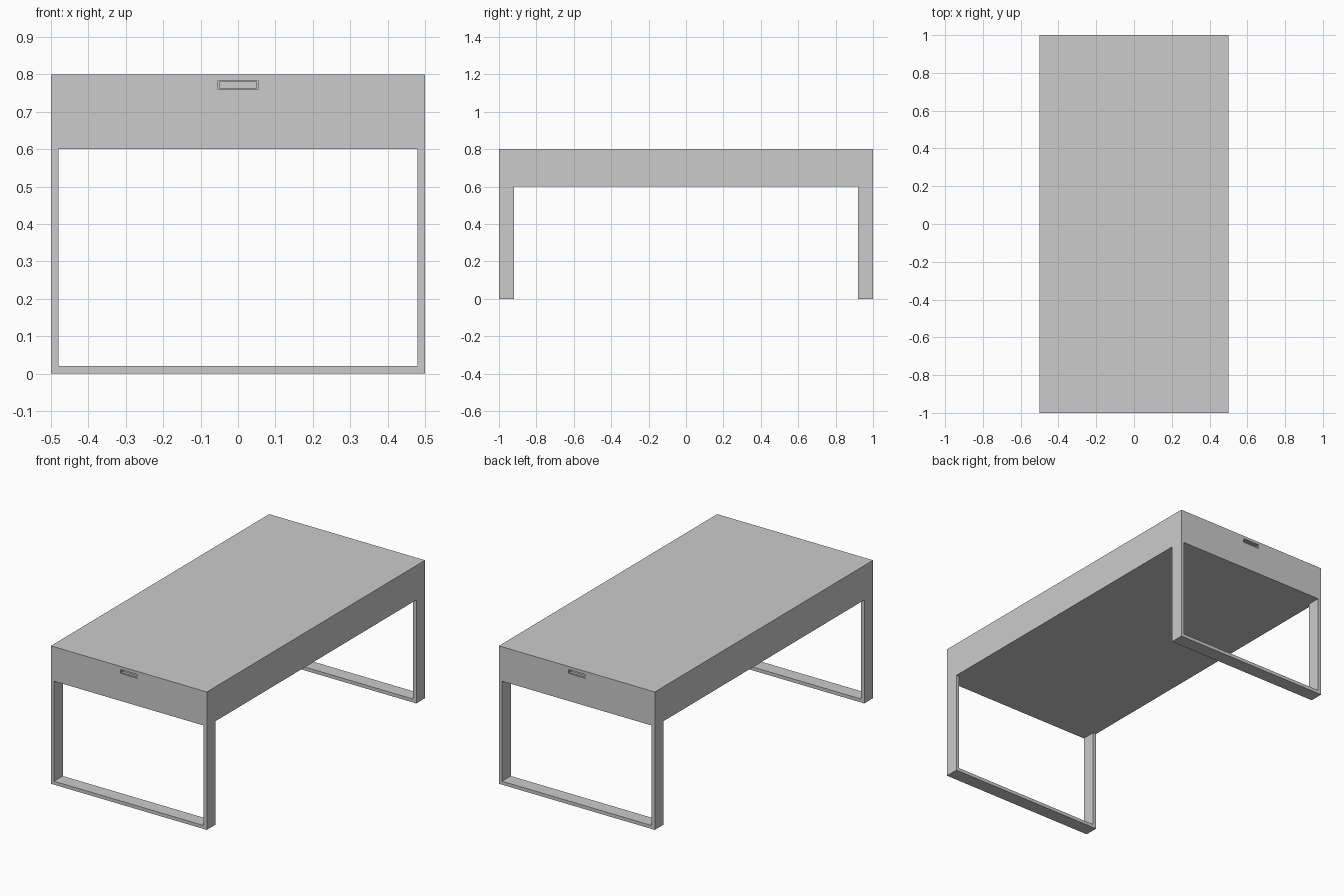
import bpy

if "Cube" in bpy.data.objects:
    bpy.data.objects.remove(bpy.data.objects["Cube"])


def box(name, x, y, z):
    """Axis-aligned box from (min, max) ranges."""
    bpy.ops.mesh.primitive_cube_add(
        size=1, location=[(a + b) / 2 for a, b in (x, y, z)])
    ob = bpy.context.object
    ob.name = name
    ob.scale = [b - a for a, b in (x, y, z)]
    bpy.ops.object.transform_apply(location=True, scale=True)
    return ob


def prism(name, profile, y0, y1):
    """Extrude an xz profile from y0 to y1."""
    n = len(profile)
    verts = [(x, y, z) for y in (y0, y1) for x, z in profile]
    faces = [list(range(n)), list(range(2 * n - 1, n - 1, -1))]
    faces += [[(i + 1) % n, i, n + i, n + (i + 1) % n] for i in range(n)]
    mesh = bpy.data.meshes.new(name)
    mesh.from_pydata(verts, [], faces)
    ob = bpy.data.objects.new(name, mesh)
    bpy.context.collection.objects.link(ob)
    return ob


def cut(target, cutter):
    mod = target.modifiers.new(cutter.name, 'BOOLEAN')
    mod.operation = 'DIFFERENCE'
    mod.solver = 'EXACT'
    mod.object = cutter
    cutter.hide_render = True
    cutter.hide_set(True)


# Deep table top
top = box("table_top", (-0.5, 0.5), (-1, 1), (0.6, 0.8))

# U-shaped flat-bar leg frames
u_profile = [(-0.5, 0), (0.5, 0), (0.5, 0.6), (0.48, 0.6),
             (0.48, 0.02), (-0.48, 0.02), (-0.48, 0.6), (-0.5, 0.6)]
for side, y0, y1 in (("front", -1, -0.92), ("back", 0.92, 1)):
    prism(side + "_leg_frame", u_profile, y0, y1)

# Finger-pull recess with a thin stepped rim at each end
for side, s in (("front", -1), ("back", 1)):
    for part, w, z0, z1, depth in (("rim", 0.054, 0.760, 0.783, 0.005),
                                   ("slot", 0.050, 0.764, 0.779, 0.02)):
        y = sorted((s * (1 - depth), s * 1.02))
        cut(top, box(f"{side}_pull_{part}_cutter", (-w, w), y, (z0, z1)))
